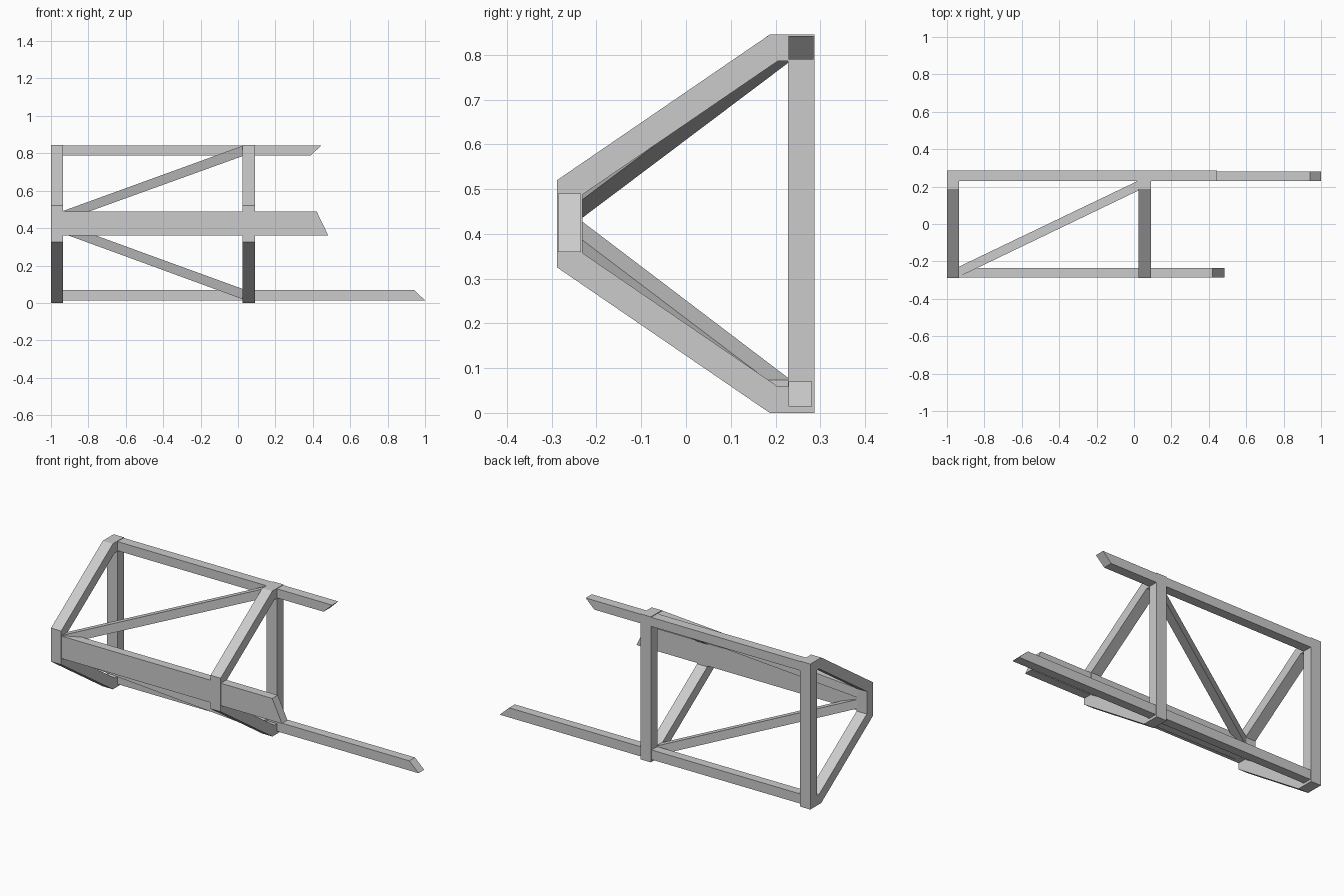
import bpy
import bmesh

default = bpy.data.objects.get("Cube")
if default:
    bpy.data.objects.remove(default, do_unlink=True)

GREY = (0.6, 0.6, 0.6, 1)
grey = bpy.data.materials.new("plain grey")
grey.use_nodes = True
grey.diffuse_color = GREY
grey.node_tree.nodes["Principled BSDF"].inputs["Base Color"].default_value = GREY


def loft(name, start, end, ring=False):
    """Join two matching outlines; a ring is an outer outline followed by an inner one."""
    bm = bmesh.new()
    a = [bm.verts.new(p) for p in start]
    b = [bm.verts.new(p) for p in end]
    n = len(a) // 2 if ring else len(a)
    for base in range(0, len(a), n):
        for i in range(n):
            p, q = base + i, base + (i + 1) % n
            bm.faces.new((a[p], a[q], b[q], b[p]))
    for side in (a, b):
        if ring:
            for i in range(n):
                j = (i + 1) % n
                bm.faces.new((side[i], side[j], side[n + j], side[n + i]))
        else:
            bm.faces.new(side)
    bmesh.ops.recalc_face_normals(bm, faces=bm.faces)
    mesh = bpy.data.meshes.new(name)
    bm.to_mesh(mesh)
    bm.free()
    mesh.materials.append(grey)
    obj = bpy.data.objects.new(name, mesh)
    bpy.context.collection.objects.link(obj)
    return obj


def section(y0, y1, z0, z1, x_low, x_high):
    """Rectangular section whose x may differ between bottom and top."""
    return [(x_low, y0, z0), (x_low, y1, z0), (x_high, y1, z1), (x_high, y0, z1)]


# Upright end frames: hollow outlines with a blunt front and a tall straight back
MID = 0.4225
upper_outer = [(0.287, 0.845), (0.187, 0.845), (-0.288, 0.52)]
upper_inner = [(0.228, 0.786), (0.205, 0.786), (-0.231, 0.488)]


def mirrored(points):
    return points + [(y, 2 * MID - z) for y, z in reversed(points)]


outline = mirrored(upper_outer) + mirrored(upper_inner)
for name, x in (("outer_frame", -1.0), ("inner_frame", 0.025)):
    loft(name, [(x, y, z) for y, z in outline],
         [(x + 0.065, y, z) for y, z in outline], ring=True)

# Long rails with mitred free ends: y range, z range, end x at bottom and top
rails = {
    "top_back_rail": (0.229, 0.285, 0.789, 0.842, 0.39, 0.445),
    "bottom_back_rail": (0.229, 0.281, 0.014, 0.070, 1.0, 0.94),
    "front_beam": (-0.286, -0.235, 0.36, 0.49, 0.483, 0.42),
}
for name, (y0, y1, z0, z1, low, high) in rails.items():
    loft(name, section(y0, y1, z0, z1, -0.995, -0.995),
         section(y0, y1, z0, z1, low, high))

# Diagonal braces from the front beam to the back rails
braces = {"upper_brace": (0.437, 0.787), "lower_brace": (0.373, 0.018)}
for name, (z_front, z_back) in braces.items():
    loft(name, section(-0.284, -0.23, z_front, z_front + 0.053, -0.94, -0.94),
         section(0.182, 0.235, z_back, z_back + 0.055, 0.03, 0.03))
